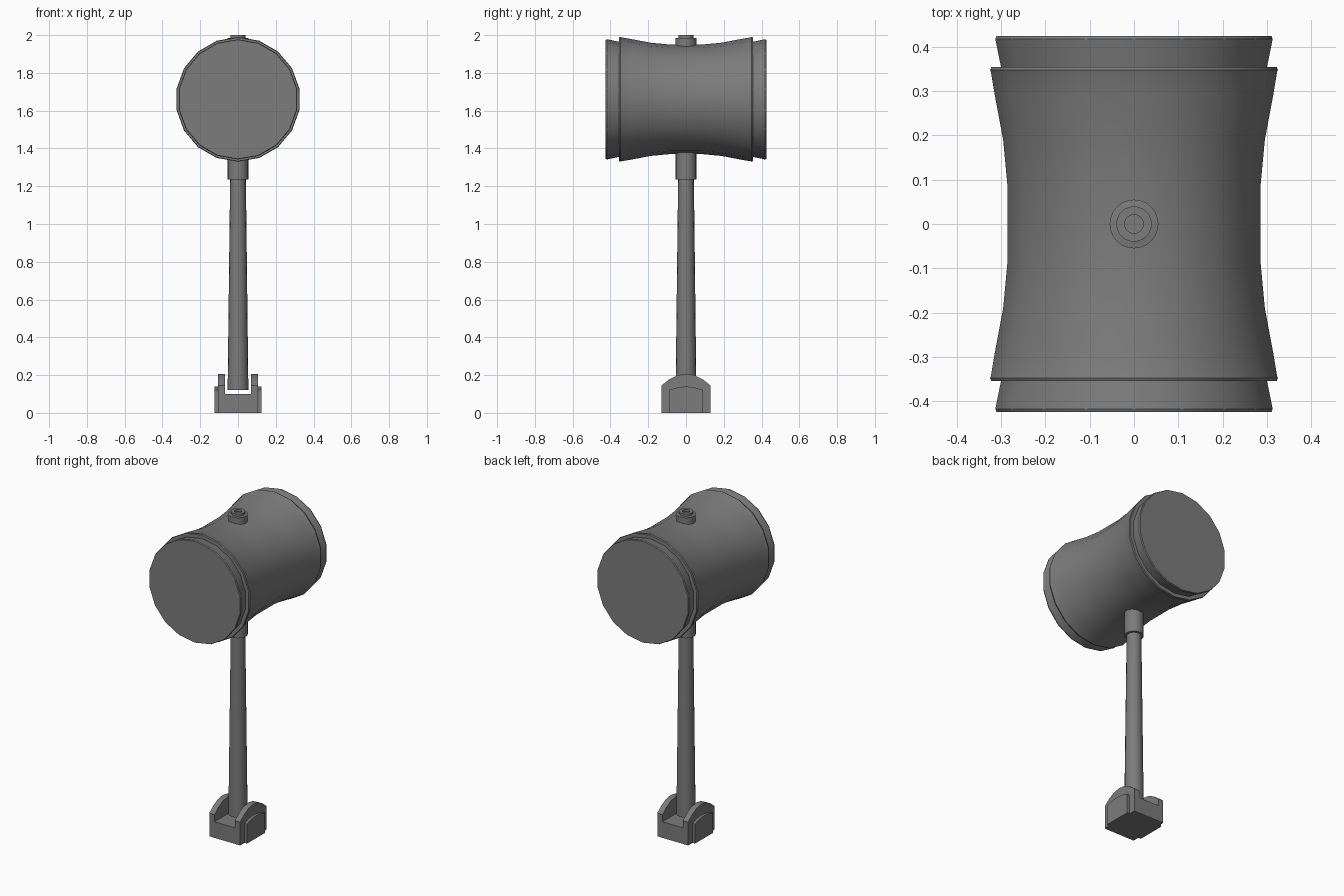
import bpy, bmesh, math
from mathutils import Matrix, Vector

cube = bpy.data.objects.get("Cube")
if cube:
    bpy.data.objects.remove(cube, do_unlink=True)

grey = bpy.data.materials.new("dark_grey")
grey.use_nodes = True
grey.diffuse_color = (0.2, 0.2, 0.2, 1)
grey.node_tree.nodes["Principled BSDF"].inputs["Base Color"].default_value = (0.2, 0.2, 0.2, 1)


def finish(bm, name):
    """Turn a bmesh into a smooth-by-angle object in the shared colour."""
    bmesh.ops.recalc_face_normals(bm, faces=bm.faces)
    mesh = bpy.data.meshes.new(name)
    bm.to_mesh(mesh)
    bm.free()
    mesh.materials.append(grey)
    obj = bpy.data.objects.new(name, mesh)
    bpy.context.collection.objects.link(obj)
    bpy.ops.object.select_all(action='DESELECT')
    obj.select_set(True)
    bpy.context.view_layer.objects.active = obj
    bpy.ops.object.shade_smooth_by_angle(angle=math.radians(30))
    return obj


def lathe(name, profile, sides, matrix=Matrix()):
    """Closed turned solid from (radius, height) pairs around local z."""
    bm = bmesh.new()
    rings = []
    for r, h in profile:
        angles = [2 * math.pi * i / sides for i in range(sides)]
        rings.append([bm.verts.new((r * math.cos(a), r * math.sin(a), h)) for a in angles])
    for low, high in zip(rings, rings[1:]):
        for i in range(sides):
            j = (i + 1) % sides
            bm.faces.new((low[i], low[j], high[j], high[i]))
    bm.faces.new(rings[0][::-1])
    bm.faces.new(rings[-1])
    bm.transform(matrix)
    return finish(bm, name)


def slab(name, outline, x0, x1):
    """Extrude a (y, z) outline from x0 to x1."""
    bm = bmesh.new()
    face = bm.faces.new([bm.verts.new((x0, y, z)) for y, z in outline])
    new = bmesh.ops.extrude_face_region(bm, geom=[face])["geom"]
    bmesh.ops.translate(bm, vec=Vector((x1 - x0, 0, 0)),
                        verts=[v for v in new if isinstance(v, bmesh.types.BMVert)])
    return finish(bm, name)


def arch(half):
    """Symmetric outline from the rising half, standing on the ground."""
    width = half[0][0]
    return [(-width, 0), (width, 0)] + half + [(-y, z) for y, z in reversed(half) if y > 0]


# Waisted mallet head lying along y, with a stepped striking face at each end
half_head = [(0.290, 0.085), (0.300, 0.19), (0.319, 0.29), (0.328, 0.343), (0.330, 0.348),
             (0.327, 0.355), (0.305, 0.355), (0.318, 0.418), (0.315, 0.425)]
head_profile = [(r, -h) for r, h in reversed(half_head)] + half_head
lay_down = Matrix.Translation((0, 0, 1.66)) @ Matrix.Rotation(math.pi / 2, 4, 'X') \
    @ Matrix.Rotation(math.pi / 2, 4, 'Z')
lathe("head", head_profile, 18, lay_down)

# Stud on top of the head, with a shallow centre hole
lathe("top_stud", [(0.055, 1.9), (0.055, 1.984), (0.040, 1.986), (0.040, 2.0),
                   (0.021, 2.0), (0.021, 1.988)], 24)

# Collar and tapered handle
lathe("collar", [(0.055, 1.235), (0.055, 1.45)], 20)
lathe("handle", [(0.055, 0.12), (0.041, 1.3)], 16)

# Forked foot: floor block, two rounded cheeks and two outer plates
slab("foot_floor", [(-0.13, 0), (0.13, 0), (0.13, 0.10), (-0.13, 0.10)], -0.07, 0.07)
cheek = arch([(0.13, 0.145), (0.09, 0.177), (0.047, 0.199), (0, 0.207)])
plate = arch([(0.088, 0.122), (0.045, 0.135), (0, 0.14)])
for side, s in (("left", 1), ("right", -1)):
    slab(side + "_foot_cheek", cheek, s * 0.07, s * 0.106)
    slab(side + "_foot_plate", plate, s * 0.106, s * 0.124)
